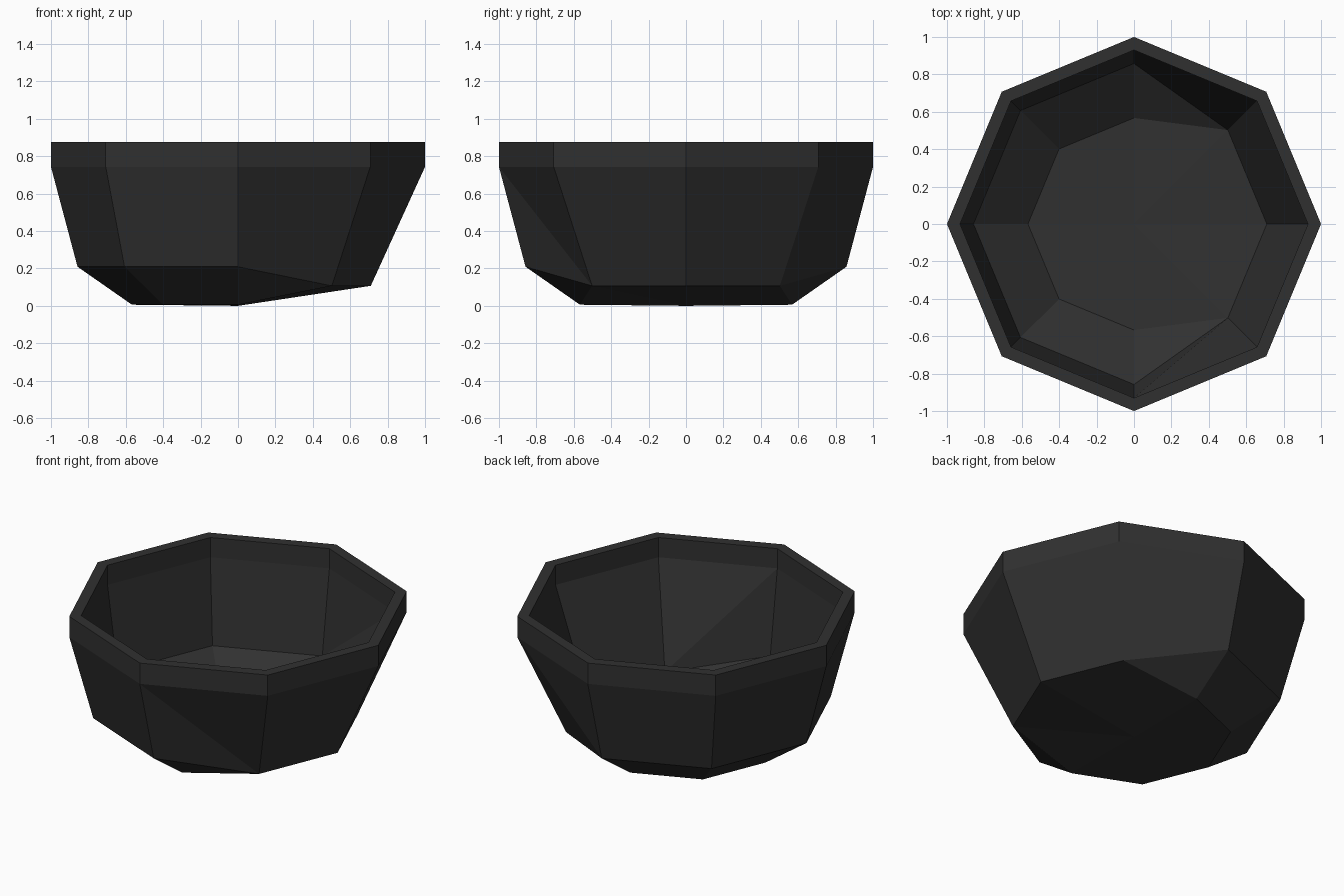
import bpy, bmesh
from math import cos, sin, radians

if "Cube" in bpy.data.objects:
    bpy.data.objects.remove(bpy.data.objects["Cube"])

SIDES = 8
LIFT = 0.004  # tiny gap between the outer and inner skins of the lower bowl


def is_dented(i):
    """The three corners facing +x have their lower edge pushed inward."""
    return i in (0, 1, SIDES - 1)


def ring(bm, radius, z, dent=None, lift=0.0):
    """Octagon of vertices; dent gives (radius, z) for the +x corners."""
    verts = []
    for i in range(SIDES):
        a = radians(360 * i / SIDES)
        r, h = dent if dent and is_dented(i) else (radius, z)
        verts.append(bm.verts.new((r * cos(a), r * sin(a), h + lift)))
    return verts


def bridge(bm, upper, lower):
    """Triangulated band, split from upper corner i to lower corner i + 1."""
    for i in range(SIDES):
        j = (i + 1) % SIDES
        for tri in ((upper[i], lower[i], lower[j]), (upper[i], lower[j], upper[j])):
            bm.faces.new(tri)


def skin(bm, rim_r, band_z, lift):
    """One side of the bowl from rim to floor; returns its rim ring."""
    rim = ring(bm, rim_r, 0.877)
    band = ring(bm, rim_r, band_z)
    low = ring(bm, 0.858, 0.209, (0.71, 0.107), lift)
    base = ring(bm, 0.567, 0.006, (0.71, 0.107), lift)
    bridge(bm, rim, band)
    bridge(bm, band, low)
    # lower bevel, vanishing where the corners are dented
    bridge(bm, low, base)
    # floor fan
    centre = bm.verts.new((0, 0, lift))
    for i in range(SIDES):
        bm.faces.new((centre, base[i], base[(i + 1) % SIDES]))
    return rim


bm = bmesh.new()
outer = skin(bm, 1.0, 0.743, 0.0)
inner = skin(bm, 0.93, 0.75, LIFT)
bridge(bm, outer, inner)  # flat rim top

# merge the doubled dented corners and clean up
bmesh.ops.remove_doubles(bm, verts=bm.verts, dist=0.0005)
bmesh.ops.dissolve_degenerate(bm, edges=bm.edges, dist=0.0005)
bmesh.ops.recalc_face_normals(bm, faces=bm.faces)

mesh = bpy.data.meshes.new("bowl")
bm.to_mesh(mesh)
bm.free()

charcoal = bpy.data.materials.new("charcoal")
charcoal.diffuse_color = (0.03, 0.03, 0.03, 1)
charcoal.use_nodes = True
charcoal.node_tree.nodes["Principled BSDF"].inputs["Base Color"].default_value = charcoal.diffuse_color
mesh.materials.append(charcoal)
bowl = bpy.data.objects.new("bowl", mesh)
bpy.context.collection.objects.link(bowl)
